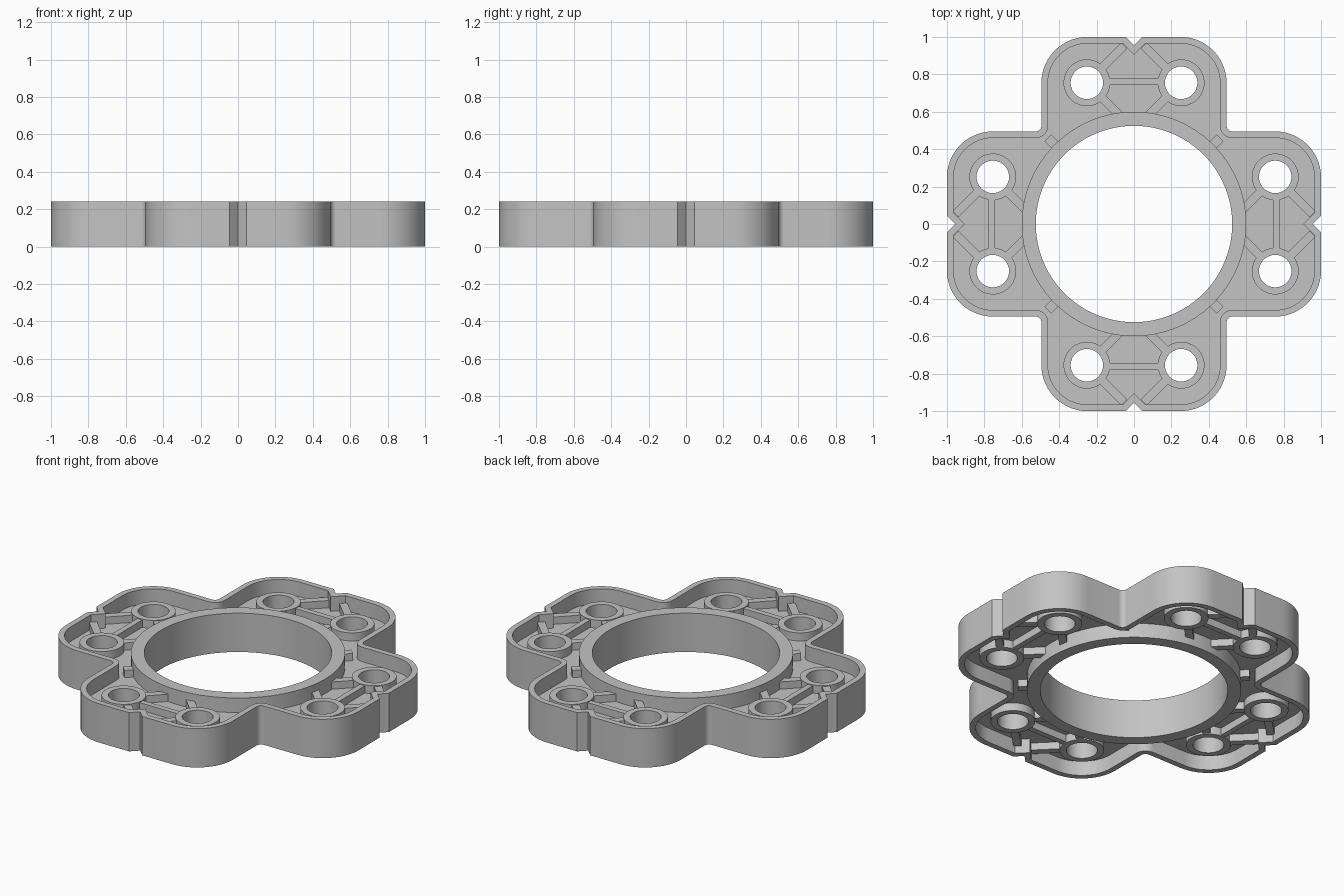
import bpy, bmesh, math
from mathutils import Matrix, Vector

if "Cube" in bpy.data.objects:
    bpy.data.objects.remove(bpy.data.objects["Cube"])

H = 0.24           # full height
WALL = 0.035       # rim thickness
BOSS = (0.252, 0.755)

grey = bpy.data.materials.new("light_grey")
grey.diffuse_color = (0.55, 0.55, 0.55, 1)
grey.use_nodes = True
grey.node_tree.nodes["Principled BSDF"].inputs["Base Color"].default_value = grey.diffuse_color


def circle(r, n, cx=0.0, cy=0.0):
    return [(cx + r * math.cos(2 * math.pi * i / n),
             cy + r * math.sin(2 * math.pi * i / n)) for i in range(n)]


def arc(cx, cy, r, a0, a1, n):
    return [(cx + r * math.cos(math.radians(a0 + (a1 - a0) * i / n)),
             cy + r * math.sin(math.radians(a0 + (a1 - a0) * i / n))) for i in range(n + 1)]


def turn(p, k):
    for _ in range(k):
        p = (-p[1], p[0])
    return p


def outline(d):
    """Four-lobed outline with a V notch on each lobe, moved inward by d."""
    half = 0.045 + d * (math.sqrt(2) - 1)
    f = 0.03
    side = arc(0.25, 0.755, 0.245 - d, 0, 90, 14)
    lobe = side + [(half, 1 - d), (0, 0.955 - d * math.sqrt(2)), (-half, 1 - d)]
    lobe += [(-x, y) for x, y in reversed(side)]
    lobe += arc(-0.495 - f, 0.495 + f, f + d, 0, -90, 5)
    return [turn(p, k) for k in range(4) for p in lobe]


def plate(name, loops, z0, z1):
    """Extrude a flat region; the first loop is the border, the others are holes."""
    bm = bmesh.new()
    edges = []
    for loop in loops:
        vs = [bm.verts.new((x, y, z0)) for x, y in loop]
        edges += [bm.edges.new((vs[i - 1], vs[i])) for i in range(len(vs))]
    bmesh.ops.triangle_fill(bm, edges=edges, use_beauty=True, use_dissolve=False)
    ret = bmesh.ops.extrude_face_region(bm, geom=bm.faces[:], use_keep_orig=True)
    top = [v for v in ret["geom"] if isinstance(v, bmesh.types.BMVert)]
    bmesh.ops.translate(bm, verts=top, vec=(0, 0, z1 - z0))
    bmesh.ops.recalc_face_normals(bm, faces=bm.faces[:])
    me = bpy.data.meshes.new(name)
    bm.to_mesh(me)
    bm.free()
    me.materials.append(grey)
    ob = bpy.data.objects.new(name, me)
    bpy.context.collection.objects.link(ob)
    bpy.ops.object.select_all(action='DESELECT')
    bpy.context.view_layer.objects.active = ob
    ob.select_set(True)
    bpy.ops.object.shade_smooth_by_angle(angle=math.radians(30))
    return ob


def bar(a, b, w):
    a, b = Vector(a), Vector(b)
    d = (b - a).normalized() * w / 2
    n = Vector((-d.y, d.x))
    return [tuple(p) for p in (a - n, b - n, b + n, a + n)]


# Outer rim and central ring
plate("outer_rim", [outline(0), outline(WALL)], 0, H)
plate("center_ring", [circle(0.6, 96), circle(0.525, 96)], 0, H)

# Web at mid height, with openings for the ring and bosses
bosses = [turn((s * BOSS[0], BOSS[1]), k) for k in range(4) for s in (1, -1)]
plate("web", [outline(0.02), circle(0.57, 96)] +
      [circle(0.105, 24, *c) for c in bosses], 0.09, 0.15)

# Screw bosses
for c in bosses:
    plate("screw_boss", [circle(0.125, 36, *c), circle(0.087, 36, *c)], 0.04, 0.20)

# Ribs from each boss to the notch and ring, cross bars and corner ribs
for k in range(4):
    ribs = [bar((-0.14, 0.761), (0.14, 0.761), 0.034),
            bar((0.46, 0.46), (0.41, 0.41), 0.05)]
    for s in (1, -1):
        ribs.append(bar((s * 0.172, 0.835), (s * 0.052, 0.955), 0.045))
        ribs.append(bar((s * 0.172, 0.675), (s * 0.077, 0.58), 0.045))
    for r in ribs:
        plate("rib", [[turn(p, k) for p in r]], 0.045, 0.195)
